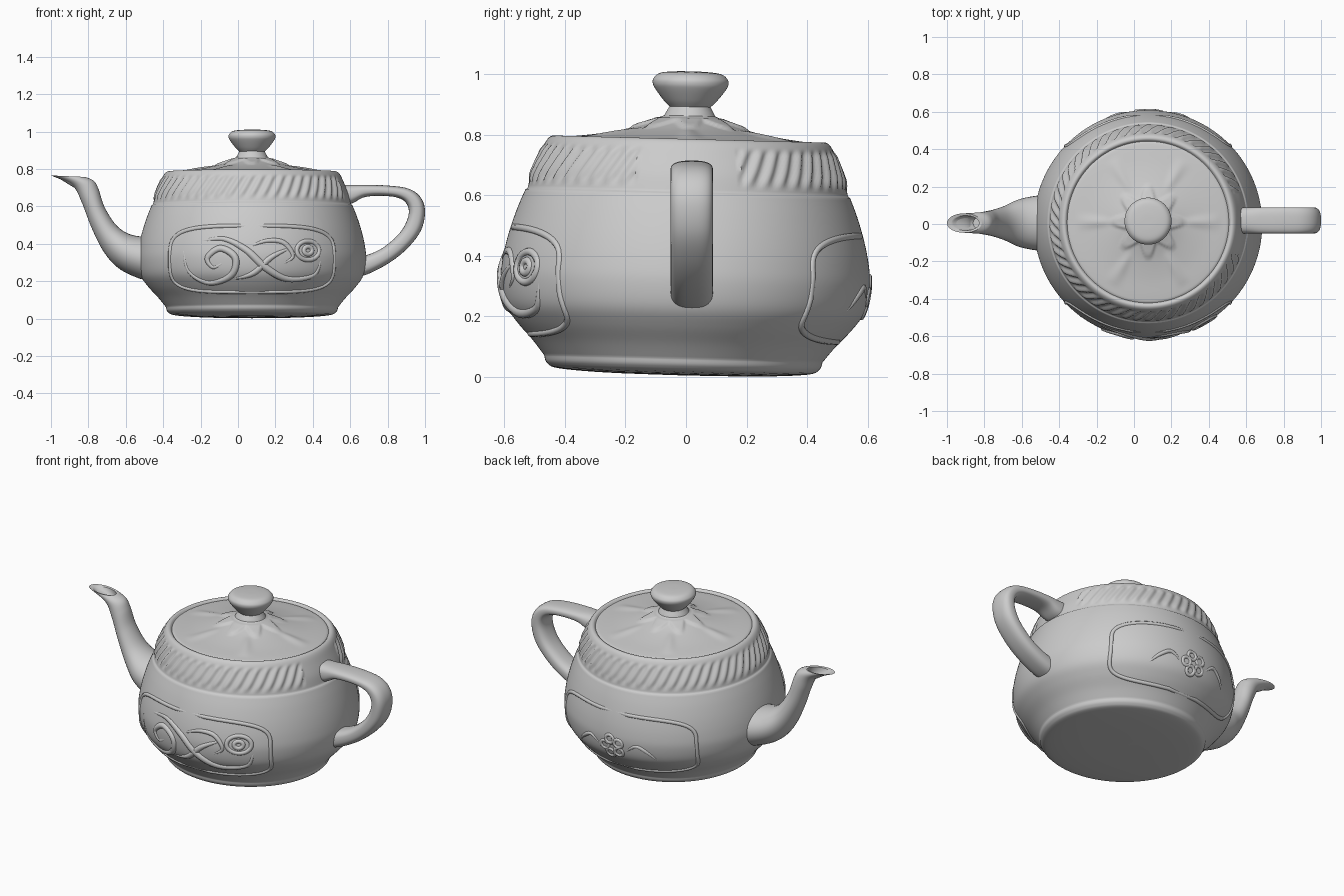
import bpy, bmesh
from math import sin, cos, pi, asin, radians, copysign
from mathutils import Matrix, Vector

if "Cube" in bpy.data.objects:
    bpy.data.objects.remove(bpy.data.objects["Cube"])

# The pot leans very slightly and sits off-centre in x
TILT = (Matrix.Translation((0.075, 0, 0.39)) @ Matrix.Rotation(radians(-1.5), 4, 'X')
        @ Matrix.Translation((0, 0, -0.39)))


def smooth(pts, n):
    """Catmull-Rom through tuples; a doubled point makes a corner."""
    out = []
    for i in range(len(pts) - 1):
        b, c = pts[i], pts[i + 1]
        if b == c:
            continue
        a, d = pts[max(i - 1, 0)], pts[min(i + 2, len(pts) - 1)]
        for k in range(n):
            t = k / n
            out.append(tuple(q + 0.5 * t * (r - p + t * (2 * p - 5 * q + 4 * r - s
                       + t * (3 * (q - r) + s - p))) for p, q, r, s in zip(a, b, c, d)))
    return out + [pts[-1]]


def skin(name, rings):
    """Skin closed rings into a capped, smooth mesh."""
    bm = bmesh.new()
    rows = [[bm.verts.new(p) for p in ring] for ring in rings]
    n = len(rows[0])
    for a, b in zip(rows, rows[1:]):
        for i in range(n):
            j = (i + 1) % n
            bm.faces.new((a[i], a[j], b[j], b[i]))
    bm.faces.new(rows[0])
    bm.faces.new(rows[-1])
    bmesh.ops.recalc_face_normals(bm, faces=bm.faces)
    me = bpy.data.meshes.new(name)
    bm.to_mesh(me)
    bm.free()
    ob = bpy.data.objects.new(name, me)
    bpy.context.collection.objects.link(ob)
    bpy.ops.object.select_all(action='DESELECT')
    bpy.context.view_layer.objects.active = ob
    ob.select_set(True)
    bpy.ops.object.shade_smooth_by_angle(angle=radians(40))
    return ob


def revolve(name, profile, n, relief):
    """Turned form; relief(r, z, angle) returns radial and vertical offsets."""
    rings = []
    for r, z in profile:
        ring = []
        for i in range(n):
            a = 2 * pi * i / n
            dr, dz = relief(r, z, a)
            ring.append(TILT @ Vector(((r + dr) * cos(a), (r + dr) * sin(a), z + dz)))
        rings.append(ring)
    return skin(name, rings)


def loft(name, stations, y, power, n=32):
    """Tube from stations: outer x, z, inner x, z, half width."""
    rings = []
    for ux, uz, lx, lz, hw in smooth(stations, 8):
        ring = []
        for i in range(n):
            a = 2 * pi * i / n
            c = copysign(abs(cos(a)) ** power, cos(a))
            s = copysign(abs(sin(a)) ** power, sin(a))
            ring.append((((ux + lx) + c * (ux - lx)) / 2, y + hw * s,
                         ((uz + lz) + c * (uz - lz)) / 2))
        rings.append(ring)
    return skin(name, rings)


# Body with foot, stepped band, rope pattern and rim
body_pts = [(0.002, .005), (.25, .008), (.41, .018), (.45, .035), (.46, .06), (.46, .06),
            (.50, .11), (.555, .17), (.595, .23), (.61, .31), (.605, .38), (.588, .46),
            (.563, .54), (.537, .605), (.537, .605), (.529, .612), (.529, .612), (.515, .67),
            (.49, .73), (.472, .768), (.457, .784), (.442, .785), (.428, .772), (.40, .76)]
body_profile = smooth(body_pts, 5)


def rope(r, z, a):
    if not (.63 < z < .76 and r > .45) or abs((a + pi) % (2 * pi) - pi) < .33:
        return 0, 0
    fade = min(1, (z - .63) / .02, (.76 - z) / .02)
    return .007 * fade * sin(54 * a - 60 * z), 0


revolve("body", body_profile, 324, rope)


# Lid with knob, petals and rays
lid_profile = smooth([(.44, .765), (.428, .778), (.40, .784), (.30, .797), (.20, .817), (.12, .842),
                      (.09, .857), (.078, .875), (.068, .893), (.068, .893), (.088, .913),
                      (.115, .948), (.125, .968), (.122, .986), (.10, 1.003), (.05, 1.009),
                      (.002, 1.01)], 6)


def flower(r, z, a):
    if z > .86:
        return 0, 0
    petal = max(0, min(1, (.165 + .035 * cos(8 * a) - r) / .02)) * min(1, max(0, (r - .08) / .03))
    ray = max(0, cos(6 * a)) ** 6 * max(0, 1 - ((r - .29) / .1) ** 2)
    return 0, .01 * petal + .008 * ray


revolve("lid", lid_profile, 192, flower)

# Spout, tapering to a slanted open lip
loft("spout", [(-.45, .44, -.45, .20, .15), (-.53, .44, -.53, .215, .145),
               (-.60, .46, -.64, .27, .125), (-.66, .51, -.72, .36, .092),
               (-.715, .60, -.785, .49, .072), (-.745, .69, -.835, .62, .063),
               (-.77, .735, -.885, .71, .057), (-.815, .757, -1.0, .765, .052),
               (-.815, .757, -1.0, .765, .052), (-.828, .755, -.975, .76, .04),
               (-.828, .755, -.975, .76, .04), (-.80, .705, -.86, .69, .03)], .005, 1)

# Handle
HW = .07
loft("handle", [(.50, .715, .50, .60, HW), (.60, .715, .60, .612, HW), (.68, .715, .68, .65, HW),
                (.80, .711, .79, .655, HW), (.91, .695, .865, .642, HW),
                (.975, .65, .905, .608, HW), (1.0, .575, .912, .555, HW),
                (.98, .475, .885, .487, HW), (.915, .385, .835, .427, HW),
                (.82, .305, .76, .37, HW), (.70, .24, .67, .335, HW),
                (.60, .21, .58, .33, HW)], .019, .75)


# Raised ornament wrapped onto the body wall
def body_radius(z):
    wall = [p for p in body_profile if .06 <= p[1] <= .6]
    for (r0, z0), (r1, z1) in zip(wall, wall[1:]):
        if z0 <= z <= z1:
            return r0 + (r1 - r0) * (z - z0) / max(z1 - z0, 1e-6)
    return .55


def ornament(name, strokes, side):
    cu = bpy.data.curves.new(name, 'CURVE')
    cu.dimensions = '3D'
    cu.bevel_depth = 1
    cu.bevel_resolution = 2
    for width, closed, pts in strokes:
        path = pts if closed else smooth(pts, 6)
        sp = cu.splines.new('POLY')
        sp.points.add(len(path) - 1)
        sp.use_cyclic_u = closed
        for i, (x, z) in enumerate(path):
            r = body_radius(z)
            a = asin(max(-1, min(1, x / r)))
            r -= width * .35
            p = TILT @ Vector((r * sin(a), side * r * cos(a), z))
            sp.points[i].co = (*p, 1)
            sp.points[i].radius = width * (1 if closed else .35 + .65 * sin(pi * i / (len(path) - 1)))
    ob = bpy.data.objects.new(name, cu)
    bpy.context.collection.objects.link(ob)


def loop(x, z, w, h, power=1.0, n=64):
    return [(x + w * copysign(abs(cos(t)) ** power, cos(t)),
             z + h * copysign(abs(sin(t)) ** power, sin(t)))
            for t in (2 * pi * (i + .5) / n for i in range(n))]


frame = (.012, True, loop(0, .305, .44, .175, .5))
scroll = [(-.37, .36), (-.34, .24), (-.23, .18), (-.11, .22), (-.09, .31), (-.17, .36),
          (-.24, .31), (-.21, .26), (-.16, .28)]
stem = [(-.27, .40), (-.15, .41), (-.03, .35), (.07, .26), (.19, .20), (.33, .22), (.37, .30)]
leaf = [(-.09, .20), (.01, .23), (.10, .31), (.20, .36)]
tendril = [(-.01, .37), (.08, .40), (.17, .39), (.22, .32), (.17, .28)]
ornament("front_relief", [frame, (.02, False, scroll), (.022, False, stem), (.018, False, leaf),
                          (.015, False, tendril), (.014, True, loop(.30, .35, .06, .05)),
                          (.014, True, loop(.30, .35, .022, .02))], -1)

petals = [(.011, True, loop(.05 * cos(t), .28 + .045 * sin(t), .026, .024, n=20))
          for t in (2 * pi * k / 5 for k in range(5))]
sprigs = [(.013, False, [(s * .09, .27), (s * .15, .31), (s * .21, .28), (s * .26, .23)])
          for s in (-1, 1)]
ornament("back_relief", [frame] + petals + sprigs, 1)
